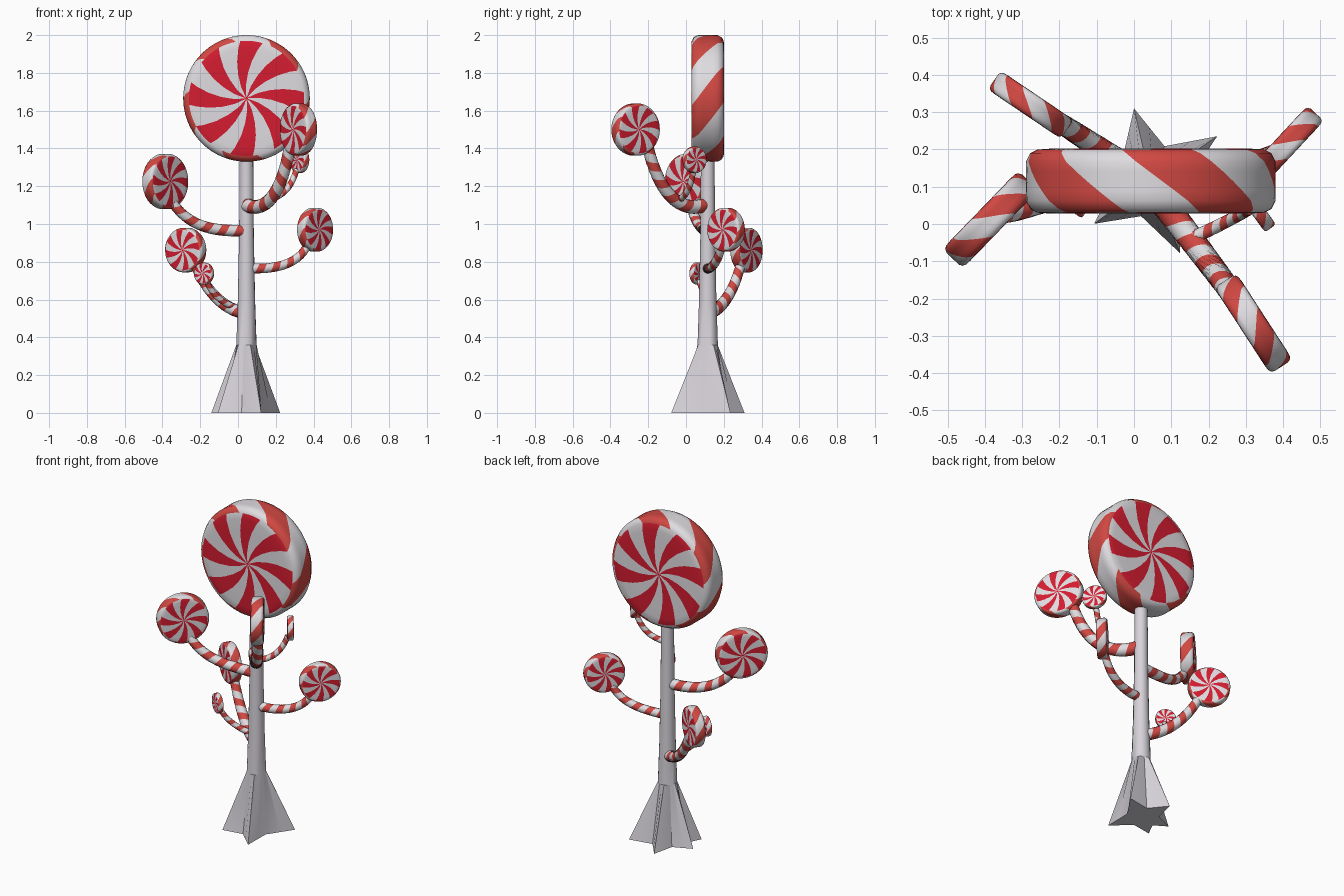
import bpy, bmesh, math
from mathutils import Vector

if "Cube" in bpy.data.objects:
    bpy.data.objects.remove(bpy.data.objects["Cube"])

def material(name, rgb):
    m = bpy.data.materials.new(name)
    m.diffuse_color = (*rgb, 1)
    m.use_nodes = True
    m.node_tree.nodes["Principled BSDF"].inputs["Base Color"].default_value = m.diffuse_color
    return m

FACE_RED = material("candy_red", (0.66, 0.012, 0.03))
STRIPE_RED = material("stripe_red", (0.64, 0.065, 0.055))
WHITE = material("candy_white", (0.74, 0.72, 0.75))
TRUNK = material("trunk_white", (0.68, 0.65, 0.70))

def finish(name, bm, mats, angle=40):
    bmesh.ops.recalc_face_normals(bm, faces=bm.faces[:])
    mesh = bpy.data.meshes.new(name)
    bm.to_mesh(mesh)
    bm.free()
    for m in mats:
        mesh.materials.append(m)
    ob = bpy.data.objects.new(name, mesh)
    bpy.context.collection.objects.link(ob)
    bpy.ops.object.select_all(action='DESELECT')
    ob.select_set(True)
    bpy.context.view_layer.objects.active = ob
    bpy.ops.object.shade_smooth_by_angle(angle=math.radians(angle))
    return ob

def loft(bm, rings, rule):
    """Skin rings of points; rule(ring, segment) picks the material."""
    vs = [[bm.verts.new(p) for p in r] for r in rings]
    n = len(vs[0])
    for i in range(len(vs) - 1):
        for j in range(n):
            k = (j + 1) % n
            f = bm.faces.new((vs[i][j], vs[i][k], vs[i + 1][k], vs[i + 1][j]))
            f.material_index = rule(i, j)
    return vs

# Swirled candy disc standing upright; heading is the direction of its plane
def lolly(name, centre, R, heading, half=0.26):
    N, phase = 80, 68.75
    a = math.radians(heading)
    d, nrm = Vector((math.cos(a), math.sin(a), 0)), Vector((-math.sin(a), math.cos(a), 0))
    h = half * R
    # (radius, depth, twist in degrees), back centre to front centre
    back = [(0.02, 1, -25), (0.2, 1, -19), (0.4, 1, -13), (0.6, 1, -8), (0.8, 1, -3), (0.91, 0.97, 0)]
    rim = [(0.965, 0.86, -3), (1, 0.6, -8), (1, 0.3, -14), (1, 0, -20),
           (1, -0.3, -26), (1, -0.6, -32), (0.965, -0.86, -37)]
    front = [(r, -n, -40 - t) for r, n, t in reversed(back)]
    prof = back + rim + front
    rings = []
    for r, n, t in prof:
        ring = []
        for j in range(N):
            th = math.radians(phase + t + 360 * j / N)
            ring.append(Vector(centre) + d * (R * r * math.cos(th))
                        + Vector((0, 0, R * r * math.sin(th))) + nrm * (n * h))
        rings.append(ring)
    b, e = len(back) - 1, len(back) + len(rim)

    def rule(i, j):
        if b <= i < e:
            return 1 if (j // 8) % 2 == 0 else 2
        return 0 if (j // 5) % 2 == 0 else 2
    bm = bmesh.new()
    vs = loft(bm, rings, rule)
    bm.faces.new(vs[0])
    bm.faces.new(vs[-1])
    finish(name, bm, [FACE_RED, STRIPE_RED, WHITE])

# Curved branch through four points with a spiral stripe
def branch(name, pts, r0, r1, pitch):
    p0, q1, q2, p3 = [Vector(p) for p in pts]
    c1 = (-5 * p0 + 18 * q1 - 9 * q2 + 2 * p3) / 6
    c2 = (2 * p0 - 9 * q1 + 18 * q2 - 5 * p3) / 6
    steps, sides = 80, 16
    rings, length, last = [], 0, p0
    for i in range(steps + 1):
        t = i / steps
        s = 1 - t
        p = s**3 * p0 + 3 * s * s * t * c1 + 3 * s * t * t * c2 + t**3 * p3
        tan = (s * s * (c1 - p0) + 2 * s * t * (c2 - c1) + t * t * (p3 - c2)).normalized()
        side = tan.cross(Vector((0, 0, 1))).normalized()
        up = side.cross(tan)
        length += (p - last).length
        last = p
        r = r0 + (r1 - r0) * t
        tw = 2 * math.pi * length / pitch
        rings.append([p + r * (side * math.cos(tw + 2 * math.pi * j / sides)
                               + up * math.sin(tw + 2 * math.pi * j / sides)) for j in range(sides)])
    bm = bmesh.new()
    vs = loft(bm, rings, lambda i, j: 0 if j < sides // 2 else 1)
    bm.faces.new(vs[0])
    bm.faces.new(vs[-1])
    finish(name, bm, [STRIPE_RED, WHITE], 60)

# Trunk: star shaped foot running into a tapered column
cx, cy = 0.045, 0.115
tips = [(34, 0.215), (103, 0.2), (175, 0.187), (217, 0.19), (292, 0.208)]
star = []
for k, (a, r) in enumerate(tips):
    nxt = tips[(k + 1) % 5][0]
    gap = (nxt - a) % 360
    star += [(a, r), (a + gap / 2, 0.135 - gap * 0.0005)]
foot, angles = [], []
for k in range(10):
    a, r = star[k]
    b, q = star[(k + 1) % 10]
    b = a + (b - a) % 360
    A = Vector((r * math.cos(math.radians(a)), r * math.sin(math.radians(a)), 0))
    B = Vector((q * math.cos(math.radians(b)), q * math.sin(math.radians(b)), 0))
    foot += [A, (A + B) / 2]
    angles += [a, (a + b) / 2]
axis = Vector((cx, cy, 0))
rings = [[axis + p for p in foot]]
for z, r in [(0.36, 0.054), (0.6, 0.046), (0.95, 0.039), (1.4, 0.036)]:
    rings.append([axis + Vector((r * math.cos(math.radians(a)), r * math.sin(math.radians(a)), z))
                  for a in angles])
bm = bmesh.new()
vs = loft(bm, rings, lambda i, j: 0)
bm.faces.new(vs[0])
bm.faces.new(vs[-1])
finish("trunk", bm, [TRUNK], 30)

# Crown candy
lolly("crown_candy", (cx, cy, 1.665), 0.335, 0)

# Candies on the branches
lolly("front_right_candy", (0.32, -0.267, 1.5), 0.138, -57)
lolly("front_right_small_candy", (0.325, 0.045, 1.34), 0.07, -54)
lolly("left_candy", (-0.385, 0.012, 1.225), 0.146, 46)
lolly("right_candy", (0.408, 0.212, 0.97), 0.116, 47)
lolly("back_left_candy", (-0.277, 0.32, 0.862), 0.118, 146)
lolly("back_left_small_candy", (-0.18, 0.06, 0.738), 0.058, 146)

# Branches and twigs
branch("front_right_branch", [(0.05, 0.095, 1.1), (0.13, -0.01, 1.1), (0.21, -0.115, 1.19),
                              (0.272, -0.2, 1.4)], 0.038, 0.031, 0.1)
branch("front_right_twig", [(0.15, -0.04, 1.13), (0.215, -0.01, 1.15), (0.27, 0.018, 1.2),
                            (0.31, 0.04, 1.29)], 0.018, 0.016, 0.06)
branch("left_branch", [(0.03, 0.11, 0.965), (-0.13, 0.09, 0.975), (-0.25, 0.055, 1.02),
                       (-0.345, 0.028, 1.11)], 0.032, 0.026, 0.09)
branch("right_branch", [(0.06, 0.115, 0.765), (0.18, 0.13, 0.77), (0.29, 0.16, 0.805),
                        (0.37, 0.19, 0.89)], 0.027, 0.022, 0.08)
branch("back_left_branch", [(0.03, 0.125, 0.53), (-0.08, 0.195, 0.58), (-0.165, 0.25, 0.67),
                            (-0.225, 0.288, 0.78)], 0.034, 0.026, 0.09)
branch("back_left_twig", [(-0.02, 0.155, 0.56), (-0.08, 0.125, 0.59), (-0.13, 0.095, 0.635),
                          (-0.168, 0.068, 0.7)], 0.018, 0.015, 0.06)
